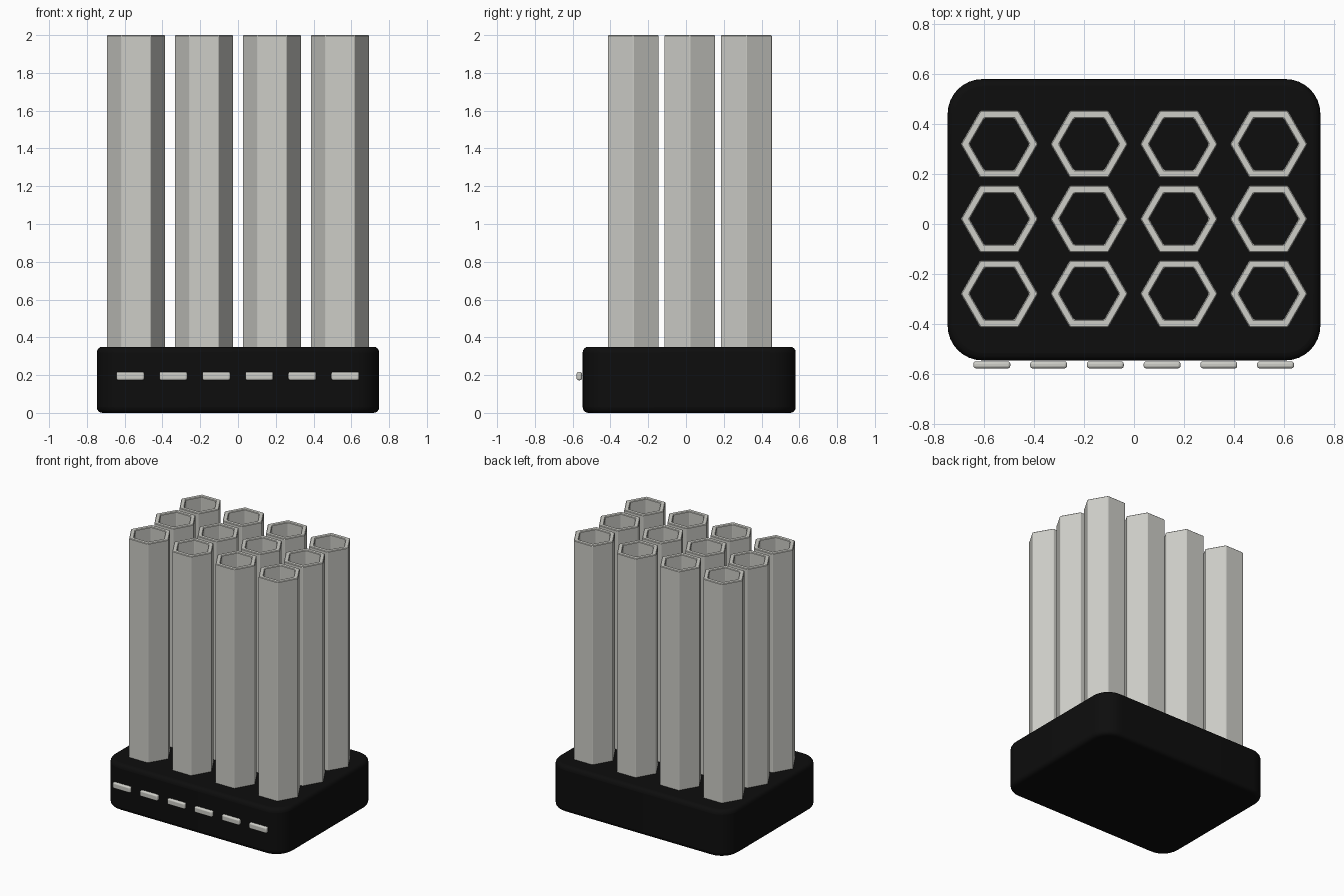
import bpy
import bmesh
import math

cube = bpy.data.objects.get("Cube")
if cube:
    bpy.data.objects.remove(cube, do_unlink=True)


def make_material(name, color):
    mat = bpy.data.materials.new(name)
    mat.use_nodes = True
    mat.diffuse_color = color
    mat.node_tree.nodes["Principled BSDF"].inputs["Base Color"].default_value = color
    return mat


def add_object(name, bm, mat, location, bevel=0, segments=1, smooth=False):
    bmesh.ops.recalc_face_normals(bm, faces=bm.faces)
    mesh = bpy.data.meshes.new(name)
    bm.to_mesh(mesh)
    bm.free()
    mesh.materials.append(mat)
    obj = bpy.data.objects.new(name, mesh)
    bpy.context.collection.objects.link(obj)
    obj.location = location
    if bevel:
        mod = obj.modifiers.new("Rounded edges", "BEVEL")
        mod.width = bevel
        mod.segments = segments
        mod.limit_method = "ANGLE"
        mod.angle_limit = math.radians(40)
    if smooth:
        bpy.ops.object.select_all(action="DESELECT")
        obj.select_set(True)
        bpy.context.view_layer.objects.active = obj
        bpy.ops.object.shade_smooth_by_angle(angle=math.radians(35))
    return obj


def box(size):
    bm = bmesh.new()
    bmesh.ops.create_cube(bm, size=1)
    bmesh.ops.scale(bm, vec=size, verts=bm.verts)
    return bm


def hex_tube(outer, inner, height):
    bm = bmesh.new()
    rings = []
    for radius, z in ((outer, 0), (outer, height), (inner, height), (inner, 0)):
        rings.append([bm.verts.new((radius * math.cos(i * math.pi / 3),
                                    radius * math.sin(i * math.pi / 3), z))
                      for i in range(6)])
    for a, b in zip(rings, rings[1:] + rings[:1]):
        for i in range(6):
            j = (i + 1) % 6
            bm.faces.new((a[i], a[j], b[j], b[i]))
    return bm


black = make_material("Black", (0.004, 0.004, 0.004, 1))
grey = make_material("Light grey", (0.61, 0.61, 0.57, 1))

# Base block with wide upright corners and softly rounded rims
bm = box((1.495, 1.128, 0.35))
upright = [e for e in bm.edges if abs(e.verts[0].co.z - e.verts[1].co.z) > 0.1]
bmesh.ops.bevel(bm, geom=upright, offset=0.14, segments=8, profile=0.5, affect="EDGES")
add_object("base", bm, black, (0, 0.017, 0.175), 0.03, 4, True)

# Open hexagonal tubes standing on the base
for row in range(3):
    for col in range(4):
        add_object(f"tube_{row + 1}_{col + 1}", hex_tube(0.155, 0.119, 1.66), grey,
                   (-0.54 + 0.36 * col, -0.28 + 0.3 * row, 0.34), 0.004)

# Row of small rounded bars along the front
for i in range(6):
    add_object(f"front_bar_{i + 1}", box((0.148, 0.028, 0.045)), grey,
               (-0.57 + 0.2275 * i, -0.565, 0.195), 0.01, 3, True)
